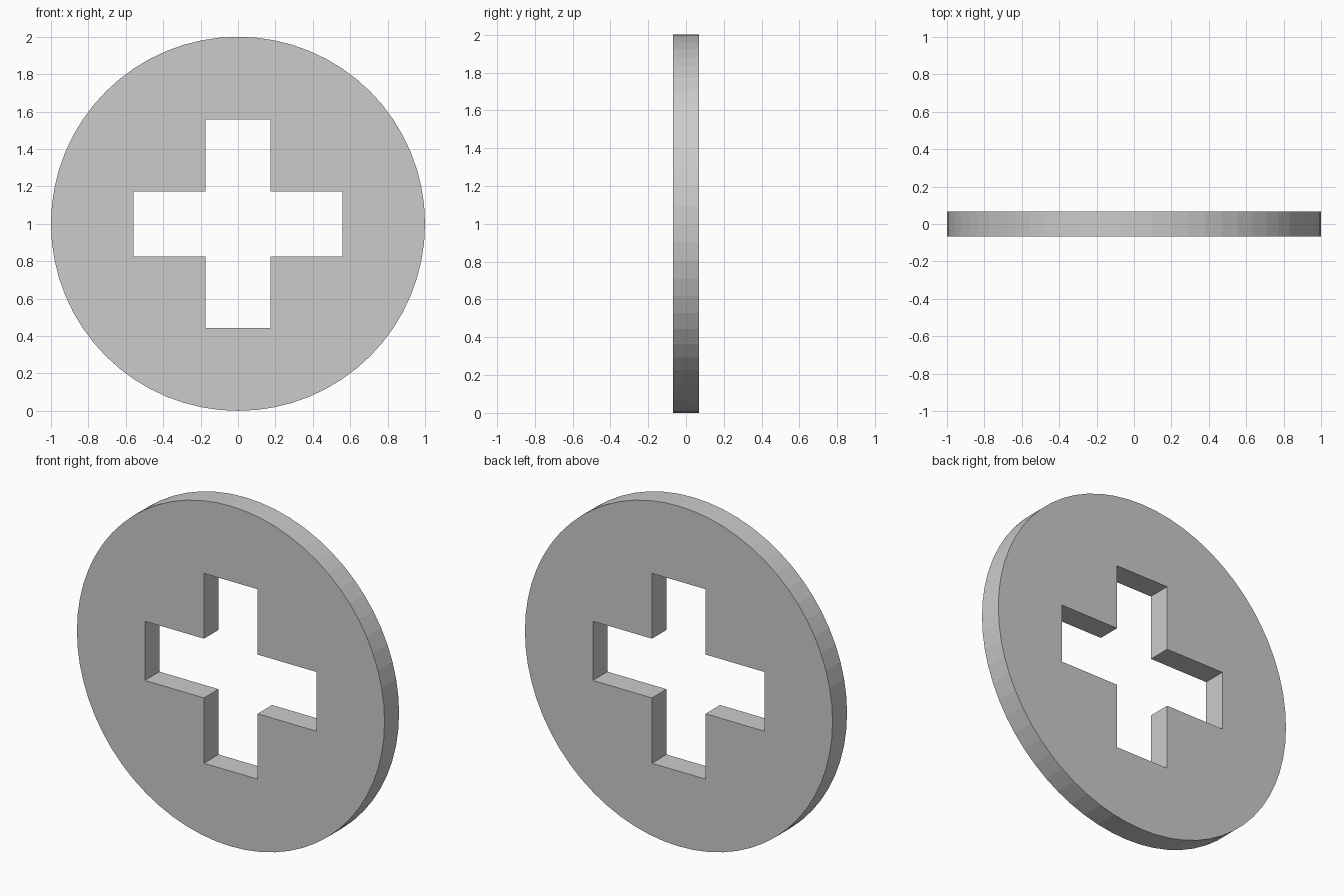
import bpy, bmesh, math

if "Cube" in bpy.data.objects:
    bpy.data.objects.remove(bpy.data.objects["Cube"])

RADIUS, SIDES = 1.0, 64
HALF_THICK = 0.0675
ARM, HALF_W = 0.558, 0.174   # cross reach and half arm width

bm = bmesh.new()


def add_loop(points):
    """Closed outline on the front plane, centred at z = 1."""
    verts = [bm.verts.new((x, -HALF_THICK, z + RADIUS)) for x, z in points]
    return [bm.edges.new((v, verts[(i + 1) % len(verts)])) for i, v in enumerate(verts)]


# Round outer rim
rim = [(RADIUS * math.cos(2 * math.pi * i / SIDES), RADIUS * math.sin(2 * math.pi * i / SIDES))
       for i in range(SIDES)]

# Cross-shaped hole: one arm turned four times
cross = []
x, z = (ARM, ARM, HALF_W), (-HALF_W, HALF_W, HALF_W)
for _ in range(4):
    cross += list(zip(x, z))
    x, z = tuple(-v for v in z), x

# Fill between outlines, then give the plate its thickness
edges = add_loop(rim) + add_loop(cross)
bmesh.ops.triangle_fill(bm, edges=edges, use_beauty=True, use_dissolve=False)
ext = bmesh.ops.extrude_face_region(bm, geom=bm.faces[:], use_keep_orig=True)
moved = [g for g in ext["geom"] if isinstance(g, bmesh.types.BMVert)]
bmesh.ops.translate(bm, verts=moved, vec=(0, 2 * HALF_THICK, 0))
bmesh.ops.recalc_face_normals(bm, faces=bm.faces[:])

mesh = bpy.data.meshes.new("disc_with_cross_hole")
bm.to_mesh(mesh)
bm.free()
disc = bpy.data.objects.new("disc_with_cross_hole", mesh)
bpy.context.collection.objects.link(disc)
